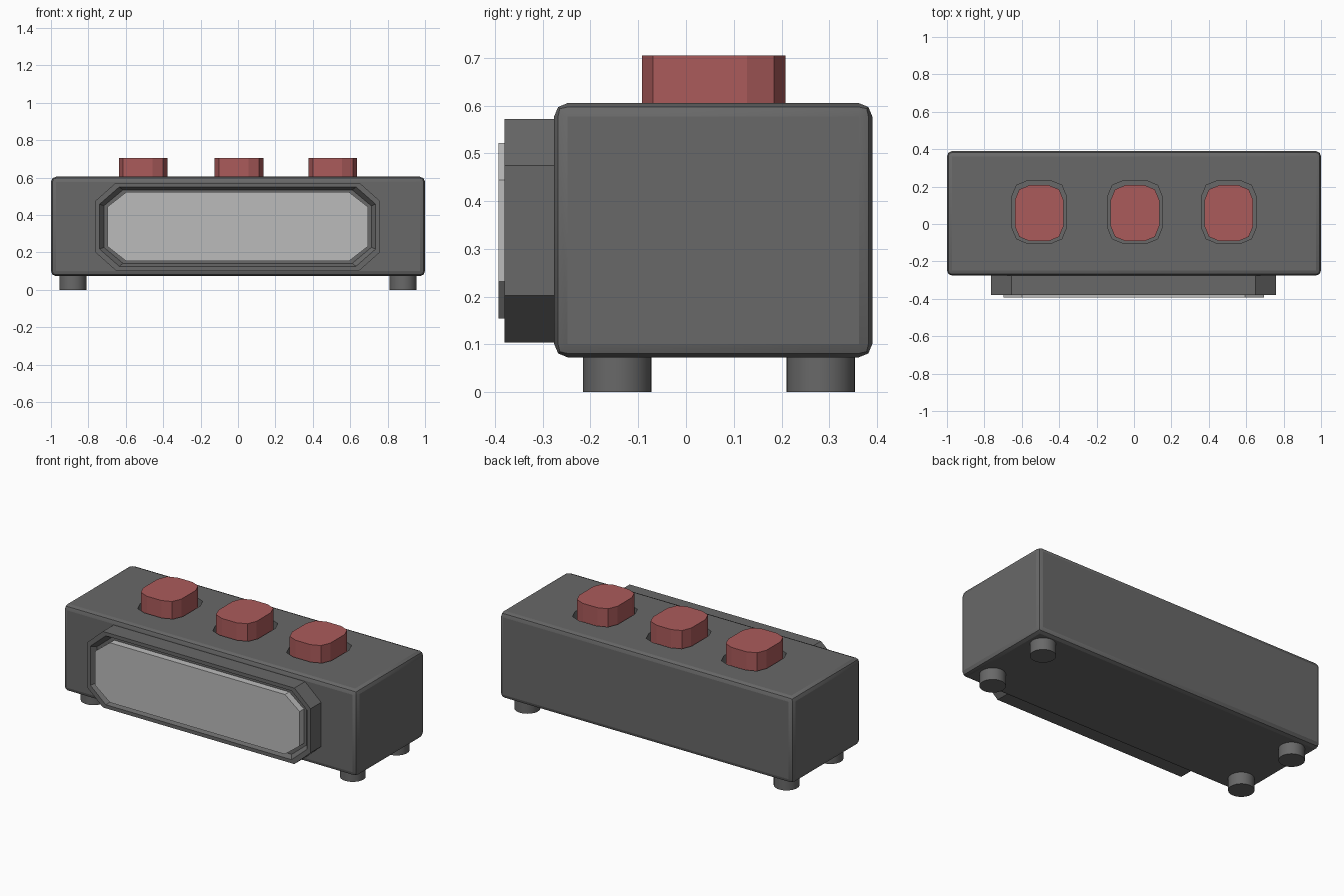
import bpy, bmesh, math

if "Cube" in bpy.data.objects:
    bpy.data.objects.remove(bpy.data.objects["Cube"])


def finish(name, bm, mat=None, smooth=False):
    bmesh.ops.recalc_face_normals(bm, faces=bm.faces)
    me = bpy.data.meshes.new(name)
    bm.to_mesh(me)
    bm.free()
    ob = bpy.data.objects.new(name, me)
    bpy.context.collection.objects.link(ob)
    if mat:
        me.materials.append(mat)
    if smooth:
        bpy.ops.object.select_all(action='DESELECT')
        ob.select_set(True)
        bpy.context.view_layer.objects.active = ob
        bpy.ops.object.shade_smooth_by_angle(angle=math.radians(20))
    return ob


def loft(name, rings, mat=None):
    """Skin equal-length rings and cap both ends."""
    bm = bmesh.new()
    loops = [[bm.verts.new(p) for p in ring] for ring in rings]
    n = len(loops[0])
    for a, b in zip(loops, loops[1:]):
        for i in range(n):
            j = (i + 1) % n
            bm.faces.new((a[i], a[j], b[j], b[i]))
    bm.faces.new(loops[0])
    bm.faces.new(loops[-1])
    return finish(name, bm, mat)


def rounded(hx, hy, r, seg):
    """Rectangle outline with corners cut into seg facets."""
    pts = []
    for k, (sx, sy) in enumerate([(1, 1), (-1, 1), (-1, -1), (1, -1)]):
        for i in range(seg + 1):
            a = math.pi / 2 * (k + i / seg)
            pts.append((sx * (hx - r) + r * math.cos(a), sy * (hy - r) + r * math.sin(a)))
    return pts


def octagon(hx, hz, cx, cz, y, zc):
    """Corner-cut rectangle facing the front."""
    q = [(hx, hz - cz), (hx - cx, hz)]
    pts = q + [(-x, z) for x, z in q[::-1]]
    pts += [(-x, -z) for x, z in q] + [(x, -z) for x, z in q[::-1]]
    return [(x - 0.002, y, zc + z) for x, z in pts]


def material(name, color):
    m = bpy.data.materials.new(name)
    m.diffuse_color = color
    m.use_nodes = True
    m.node_tree.nodes["Principled BSDF"].inputs["Base Color"].default_value = m.diffuse_color
    return m


red = material("button_red", (0.41, 0.105, 0.105, 1))
dark = material("case_grey", (0.14, 0.14, 0.14, 1))
pale = material("screen_grey", (0.5, 0.5, 0.5, 1))

# Case with rounded edges
bm = bmesh.new()
bmesh.ops.create_cube(bm, size=1)
for v in bm.verts:
    v.co = (v.co.x * 2, 0.057 + v.co.y * 0.666, 0.339 + v.co.z * 0.532)
bmesh.ops.bevel(bm, geom=bm.edges[:], offset=0.028, segments=2, profile=0.5, affect='EDGES')
case = finish("case", bm, dark, smooth=True)

# Push buttons in recessed wells
for label, x in (("left", -0.507), ("middle", 0.005), ("right", 0.507)):
    well = [[(x + px, 0.064 + py, z) for px, py in rounded(0.146, 0.168, 0.085, 2)]
            for z in (0.55, 0.65)]
    cutter = loft(label + "_button_well_cutter", well, dark)
    cutter.hide_render = True
    cutter.hide_set(True)
    mod = case.modifiers.new(label + "_well", 'BOOLEAN')
    mod.operation = 'DIFFERENCE'
    mod.object = cutter
    mod.solver = 'EXACT'
    outline = rounded(0.13, 0.15, 0.08, 2)
    loft(label + "_button", [[(x + px, 0.058 + py, z) for px, py in outline]
                             for z in (0.54, 0.705)], red)

# Screen surround with sloped inner lip
loft("screen_surround", [
    octagon(0.762, 0.234, 0.110, 0.098, -0.26, 0.338),
    octagon(0.762, 0.234, 0.110, 0.098, -0.38, 0.338),
    octagon(0.738, 0.212, 0.105, 0.092, -0.38, 0.338),
    octagon(0.715, 0.196, 0.102, 0.085, -0.35, 0.338)], dark)

# Screen panel
loft("screen", [
    octagon(0.696, 0.184, 0.100, 0.078, -0.34, 0.338),
    octagon(0.696, 0.184, 0.100, 0.078, -0.392, 0.338)], pale)

# Four round feet
for sx, side in ((-1, "left"), (1, "right")):
    for y, end in ((-0.144, "front"), (0.282, "back")):
        bm = bmesh.new()
        bmesh.ops.create_cone(bm, cap_ends=True, segments=32, radius1=0.072,
                              radius2=0.072, depth=0.09)
        bmesh.ops.translate(bm, verts=bm.verts, vec=(sx * 0.883, y, 0.045))
        finish(f"{end}_{side}_foot", bm, dark, smooth=True)
